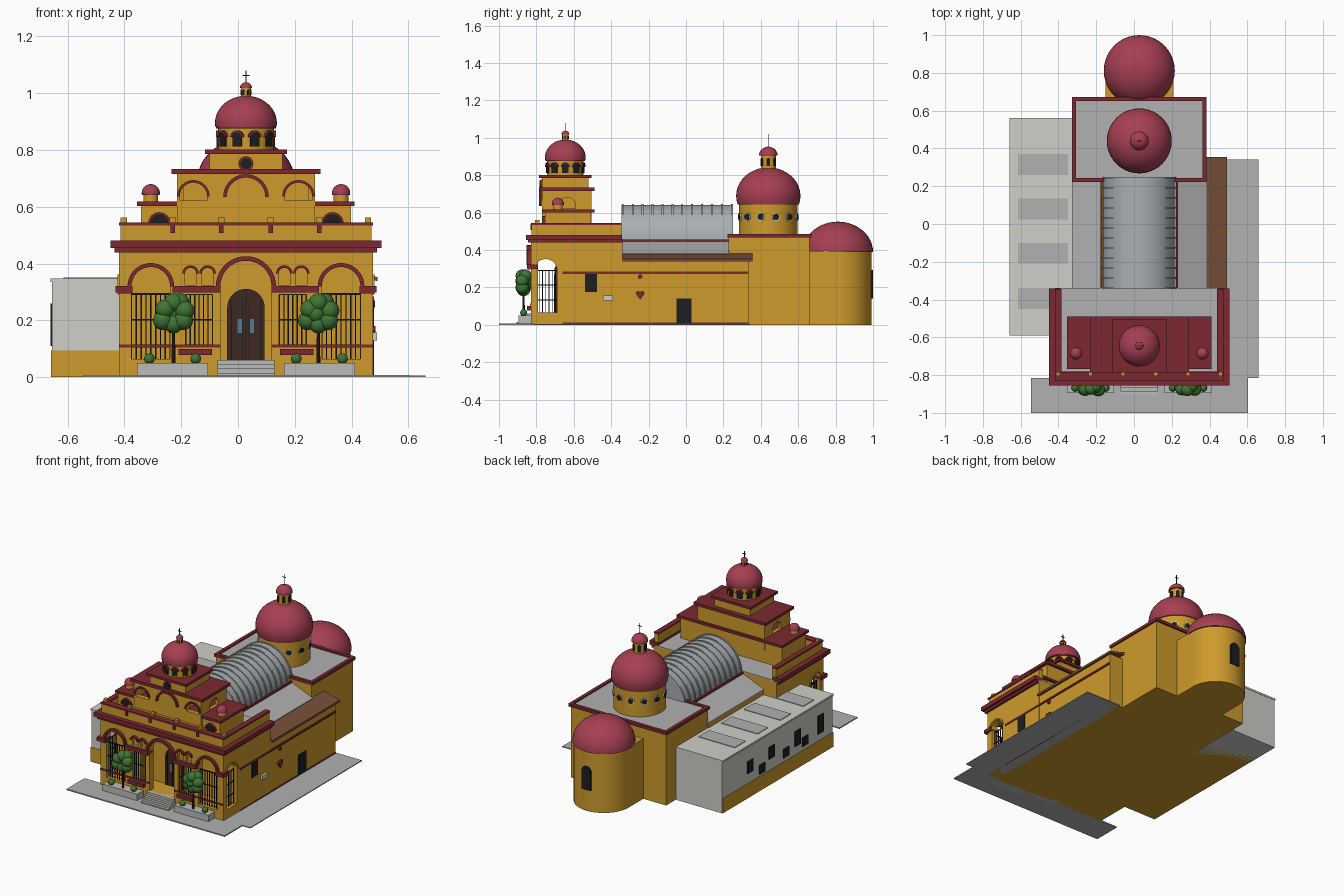
import bpy, bmesh, random
from math import pi, sin, cos, radians
from mathutils import Vector

if "Cube" in bpy.data.objects:
    bpy.data.objects.remove(bpy.data.objects["Cube"])

random.seed(4)
CX = 0.028  # church axis
COL = dict(ochre=(.62, .33, .025), red=(.20, .022, .03), dome=(.38, .05, .085), dark=(.012, .013, .015),
           white=(.62, .63, .58), grey=(.44, .44, .44), steel=(.40, .43, .45), brown=(.19, .08, .04),
           door=(.05, .022, .015), blue=(.08, .2, .3), green=(.05, .18, .035), stone=(.5, .5, .48))
M = {}
for k, c in COL.items():
    M[k] = bpy.data.materials.new(k)
    M[k].diffuse_color = (*c, 1)


def add(name, bm, mat, loc=(0, 0, 0), rot=(0, 0, 0)):
    bmesh.ops.recalc_face_normals(bm, faces=bm.faces)
    me = bpy.data.meshes.new(name)
    bm.to_mesh(me)
    bm.free()
    me.materials.append(M[mat])
    ob = bpy.data.objects.new(name, me)
    ob.location, ob.rotation_euler = loc, rot
    bpy.context.collection.objects.link(ob)
    return ob


def box(name, x0, x1, y0, y1, z0, z1, mat="ochre"):
    bm = bmesh.new()
    bmesh.ops.create_cube(bm, size=1)
    for v in bm.verts:
        v.co = Vector(((x0 + x1) / 2 + v.co.x * (x1 - x0), (y0 + y1) / 2 + v.co.y * (y1 - y0),
                       (z0 + z1) / 2 + v.co.z * (z1 - z0)))
    return add(name, bm, mat)


def cbox(name, hw, *a):  # box centred on the church axis
    return box(name, CX - hw, CX + hw, *a)


def panel(name, outlines, loc, rz, depth, mat="ochre"):
    """Upright slab: first outline is the edge, others are holes."""
    cu = bpy.data.curves.new(name, 'CURVE')
    cu.dimensions, cu.fill_mode, cu.extrude = '2D', 'BOTH', depth / 2
    for pts in outlines:
        s = cu.splines.new('POLY')
        s.points.add(len(pts) - 1)
        for p, q in zip(s.points, pts):
            p.co = (q[0], q[1], 0, 1)
        s.use_cyclic_u = True
    tmp = bpy.data.objects.new(name + "_tmp", cu)
    bpy.context.collection.objects.link(tmp)
    me = bpy.data.meshes.new_from_object(tmp.evaluated_get(bpy.context.evaluated_depsgraph_get()))
    bm = bmesh.new()
    bm.from_mesh(me)
    bpy.data.objects.remove(tmp)
    bpy.data.meshes.remove(me)
    bmesh.ops.remove_doubles(bm, verts=bm.verts, dist=1e-5)
    return add(name, bm, mat, loc, (pi / 2, 0, rz))


def arc(c, z, r, n=20, a0=0, a1=pi):
    return [(c + r * cos(a0 + (a1 - a0) * i / n), z + r * sin(a0 + (a1 - a0) * i / n)) for i in range(n + 1)]


def arch(c, r, z0, zs):
    return [(c - r, z0), (c + r, z0)] + arc(c, zs, r)


def ring(c, z, r, t):
    return arc(c, z, r) + arc(c, z, r - t)[::-1]


def rect(a, b, c, d):
    return [(a, c), (b, c), (b, d), (a, d)]


def lathe(name, prof, x, y, mat, seg=40):
    bm = bmesh.new()
    vs = [bm.verts.new((r, 0, z)) for r, z in prof]
    es = [bm.edges.new(p) for p in zip(vs, vs[1:])]
    bmesh.ops.spin(bm, geom=vs + es, axis=(0, 0, 1), cent=(0, 0, 0), angle=2 * pi, steps=seg)
    bmesh.ops.remove_doubles(bm, verts=bm.verts, dist=1e-5)
    return add(name, bm, mat, (x, y, 0))


def drum(name, x, y, r, z0, z1, mat="ochre"):
    return lathe(name, [(0, z0), (r, z0), (r, z1), (0, z1)], x, y, mat)


def dome(name, x, y, r, z, h, base=0.0):  # base: lowest angle, negative bulges
    p = [(r * cos(base + (pi / 2 - base) * i / 12), z + h * sin(base + (pi / 2 - base) * i / 12)) for i in range(13)]
    p[-1] = (0, z + h)
    return lathe(name, [(0, p[0][1])] + p, x, y, "dome")


def lantern(tag, x, y, r, z0, z1, top):
    drum(tag + "_lantern", x, y, r, z0, z1)
    for i in range(6):
        a = i * pi / 3
        panel(tag + "_lantern_slot", [arch(0, r * .25, z0 + .25 * (z1 - z0), z0 + .7 * (z1 - z0))],
              (x + r * cos(a), y + r * sin(a), 0), a + pi / 2, .004, "dark")
    dome(tag + "_lantern_cap", x, y, r * 1.25, z1, r * 1.2)
    box(tag + "_cross_post", x - .002, x + .002, y - .002, y + .002, z1, top, "dark")
    box(tag + "_cross_arm", x - .012, x + .012, y - .002, y + .002, top - .02, top - .016, "dark")


# pavements
box("front_pavement", -.545, .603, -1, -.815, 0, .008, "grey")
box("side_pavement", .40, .66, -.815, .342, 0, .006, "grey")

# left annex
box("annex", -.655, -.32, -.585, .56, 0, .335, "white")
box("annex_base_band", -.658, -.32, -.588, .555, 0, .095)
box("annex_roof", -.66, -.32, -.59, .562, .335, .347, "white")
for y in (.315, .08, -.155, -.395):
    box("annex_skylight", -.615, -.35, y - .055, y + .055, .345, .351, "grey")
for y, z, h in ((.27, .2, .08), (.05, .21, .08), (-.22, .2, .1), (-.46, .2, .12), (.15, .14, .06), (-.1, .15, .06), (-.3, .15, .06)):
    box("annex_window", -.66, -.65, y - .03, y + .03, z - h / 2, z + h / 2, "dark")

# nave with sloping roof and barrel vault
panel("nave", [[(-.325, 0), (.38, 0), (.38, .38), (.225, .448), (-.168, .448), (-.325, .38)]], (0, -.055, 0), 0, .58)
for s in (-1, 1):
    a, b = CX + s * .195, CX + s * .355
    panel("nave_roof_slope", [[(a, .45), (b, .383), (b, .376), (a, .443)]], (0, -.055, 0), 0, .58, "grey")
    box("vault_edge_trim", CX + s * .2 - .006, CX + s * .2 + .006, -.345, .23, .44, .457, "red")
panel("barrel_vault", [arch(CX, .19, .44, .452)], (0, -.047, 0), 0, .594, "steel")
for i in range(12):
    panel("vault_rib", [ring(CX, .45, .197, .012)], (0, -.338 + i * .053, 0), 0, .01, "steel")

# right aisle
box("aisle", .37, .472, -.36, .335, 0, .345)
panel("aisle_roof", [[(.36, .385), (.492, .352), (.492, .338), (.36, .371)]], (0, .007, 0), 0, .695, "brown")
box("aisle_band", .47, .479, -.66, .335, .273, .285, "red")
box("aisle_base_band", .47, .477, -.66, .335, 0, .012, "red")
box("aisle_door", .47, .478, -.05, .03, .008, .14, "dark")
box("aisle_window", .47, .478, -.54, .475 * -1, .175, .285, "dark")
box("cooling_unit", .47, .49, -.445, -.39, .13, .157, "white")
panel("wall_heart", [[(-.245, .135), (-.223, .165)] + arc(-.234, .17, .011, 8) + arc(-.256, .17, .011, 8) + [(-.267, .165)]],
      (.478, 0, 0), pi / 2, .012, "red")
panel("wall_plaque", [arc(-.245, .258, .012, 12, 0, 2 * pi)[:-1]], (.478, 0, 0), pi / 2, .01, "red")

# transept and main dome
box("transept", -.318, .374, .228, .66, 0, .475)
panel_y = (.225, .67)
for n, a in (("left", (-.328, -.306)), ("right", (.362, .384))):
    box("transept_trim_" + n, *a, *panel_y, .468, .487, "red")
for n, a in (("front", (.222, .244)), ("back", (.65, .672))):
    box("transept_trim_" + n, -.328, .384, *a, .468, .487, "red")
box("transept_roof", -.31, .366, .24, .655, .47, .478, "grey")
drum("main_drum", CX, .44, .157, .475, .66)
for i in range(12):
    a = (i + .5) * pi / 6
    p = (CX + .157 * cos(a), .44 + .157 * sin(a), 0)
    panel("drum_round_frame", [arc(0, .578, .022, 20, 0, 2 * pi)[:-1]], p, a + pi / 2, .008, "white")
    panel("drum_round_window", [arc(0, .578, .017, 20, 0, 2 * pi)[:-1]], p, a + pi / 2, .012, "dark")
dome("main_dome", CX, .44, .172, .69, .152, -.3)
lantern("main", CX, .44, .04, .83, .905, 1.02)

# apse
drum("apse", CX, .812, .18, 0, .395)
cbox("apse_link", .18, .64, .812, 0, .395)
dome("apse_dome", CX, .812, .188, .39, .162)
panel("apse_window", [arch(CX, .033, .14, .26)], (0, .99, 0), 0, .018, "dark")

# entrance block with open portico
FX = .447
cbox("entrance_block", FX, -.69, -.34, 0, .455)
cbox("portico_floor", FX, -.83, -.69, 0, .06)
cbox("portico_ceiling", FX, -.83, -.69, .43, .455)
holes = [arch(CX, .09, .055, .32)]
for s in (-1, 1):
    c = CX + s * .335
    holes.append(arch(c, .068, .065, .32))
    holes.append(rect(CX + s * .165 - .048, CX + s * .165 + .048, .105, .292))
    panel("side_arch_trim", [ring(c, .32, .082, .014)], (0, -.834, 0), 0, .03, "red")
    for k in (.135, .195):
        x = CX + s * k
        holes.append(arch(x, .02, .325, .365))
        panel("small_arch_trim", [ring(x, .365, .029, .008)], (0, -.834, 0), 0, .025, "red")
        panel("small_arch_back", [arch(x, .021, .324, .365)], (0, -.805, 0), 0, .01)
    for a, b in ((.09, .258), (.4, .46)):
        xs = sorted((CX + s * a, CX + s * b))
        box("impost_moulding", *xs, -.85, -.79, .298, .322, "red")
    for a, b, n in ((.267, .403, 9), (.118, .212, 7)):
        for i in range(n):
            x = CX + s * (a + (b - a) * i / (n - 1))
            box("front_bar", x - .0022, x + .0022, -.815, -.811, .065, .295, "dark")
        xs = sorted((CX + s * a, CX + s * b))
        box("front_bar_rail", *xs, -.816, -.81, .2, .205, "dark")
        box("front_bar_top", *xs, -.816, -.81, .29, .296, "dark")
    xs = sorted((CX + s * .09, CX + s * FX))
    box("front_red_rail", *xs, -.835, -.825, .105, .115, "red")
    xs = sorted((CX + s * .12, CX + s * .237))
    box("flower_box", *xs, -.85, -.83, .078, .1, "red")
    # portico end wall
    wx = CX + s * (FX - .02)
    panel("portico_end_wall", [rect(-.83, -.68, 0, .45), arch(-.75, .06, .065, .292)], (wx, 0, 0), pi / 2, .04)
    panel("end_arch_trim", [ring(-.75, .292, .07, .01)], (wx + s * .018, 0, 0), pi / 2, .016)
    box("end_impost", wx - .025, wx + .025, -.845, -.812, .295, .32, "red")
    for i in range(7):
        y = -.802 + i * .0175
        box("end_bar", wx - .002, wx + .002, y - .002, y + .002, .065, .292, "dark")
    for z in (.13, .21, .288):
        box("end_bar_rail", wx - .002, wx + .002, -.81, -.69, z, z + .005, "dark")
panel("portico_front", [rect(CX - FX, CX + FX, 0, .45)] + holes, (0, -.81, 0), 0, .04)
panel("centre_arch_trim", [ring(CX, .32, .106, .016)], (0, -.836, 0), 0, .034, "red")

# door
panel("door", [arch(CX, .066, .06, .245)], (0, -.693, 0), 0, .016, "door")
box("door_split", CX - .002, CX + .002, -.704, -.69, .06, .305, "dark")
for s in (-1, 1):
    box("door_glass", CX + s * .02 - .009, CX + s * .02 + .009, -.704, -.69, .155, .205, "blue")
    for k in (.012, .052):
        box("door_moulding", CX + s * k - .002, CX + s * k + .002, -.705, -.69, .06, .27, "dark")

# steps, planters, trees
for i in range(4):
    cbox("step", .1, -.905 + i * .018, -.80, 0, .015 * (i + 1), "stone")
for s in (-1, 1):
    xs = sorted((CX + s * .134, CX + s * .384))
    box("planter", *xs, -.895, -.83, 0, .05, "stone")
    tx = CX + s * .255
    lathe("tree_trunk", [(0, .04), (.007, .04), (.005, .2), (0, .2)], tx, -.868, "door", 10)
    blobs = [(s * k, -.868, .065, .019) for k in (.085, -.078)]
    blobs += [(dx, -.868 + random.uniform(-.012, .012), z, .034) for dx, z in
              ((-.038, .2), (.035, .2), (0, .188), (-.03, .24), (.04, .235), (0, .262), (-.008, .225), (.022, .262))]
    for dx, y, z, r in blobs:
        bm = bmesh.new()
        bmesh.ops.create_icosphere(bm, subdivisions=3, radius=r)
        add("bush" if z < .1 else "tree_crown", bm, "green", (tx + dx, y, z))

# main cornice and parapet
for hw, y0, z0, z1 in ((.462, -.845, .44, .455), (.477, -.856, .455, .482)):
    cbox("cornice_front", hw, y0, -.78, z0, z1, "red")
    for s in (-1, 1):
        xs = sorted((CX + s * (FX - .03), CX + s * hw))
        box("cornice_side", *xs, y0, -.342, z0, z1, "red")
cbox("entrance_roof", .43, -.80, -.34, .45, .462, "grey")
cbox("parapet_front", .442, -.825, -.79, .48, .535)
cbox("parapet_cap_front", .447, -.83, -.785, .535, .545, "red")
for s in (-1, 1):
    for n, h, z0, z1, m in (("parapet_side", .442, .48, .535, "ochre"), ("parapet_cap_side", .447, .535, .545, "red")):
        xs = sorted((CX + s * .412, CX + s * h))
        box(n, *xs, -.825, -.345, z0, z1, m)
for k in (-.43, -.258, -.087, .087, .258, .43):
    x = CX + k
    box("parapet_post", x - .011, x + .011, -.806, -.784, .54, .562)
    if abs(k) < .4:
        box("parapet_strip", x - .008, x + .008, -.832, -.82, .508, .54, "red")

# second tier with corner turrets
cbox("tier_two", .37, -.755, -.51, .455, .602)
cbox("tier_two_cap", .383, -.768, -.49, .602, .618, "red")
for s in (-1, 1):
    tx = CX + s * .335
    panel("tier_two_window", [arch(CX + s * .305, .03, .53, .542)], (0, -.756, 0), 0, .01, "dark")
    panel("tier_two_window_trim", [ring(CX + s * .305, .542, .039, .009)], (0, -.76, 0), 0, .016, "red")
    drum("turret_drum", tx, -.685, .026, .615, .645)
    dome("turret_dome", tx, -.685, .032, .648, .032, -.2)

# third tier with niches
holes = [arch(CX + s * .185, .048, .622, .637) for s in (-1, 1)]
panel("tier_three_front", [rect(CX - .243, CX + .243, .545, .716)] + holes, (0, -.755, 0), 0, .03)
cbox("tier_three_core", .125, -.75, -.505, .545, .716)
cbox("tier_three_back", .243, -.535, -.505, .545, .716)
panel("tier_three_arch_trim", [ring(CX, .635, .08, .012)], (0, -.773, 0), 0, .024, "red")
for s in (-1, 1):
    panel("niche_trim", [ring(CX + s * .185, .637, .057, .009)], (0, -.772, 0), 0, .016, "red")
    panel("tier_three_side", [rect(-.745, -.52, .6, .716), arch(-.635, .045, .622, .637)], (CX + s * .231, 0, 0), pi / 2, .024)
cbox("tier_three_cap", .262, -.785, -.49, .716, .734, "red")

# fourth tier and belfry dome
cbox("tier_four", .128, -.77, -.52, .73, .786)
cbox("tier_four_cap", .145, -.785, -.505, .786, .802, "red")
panel("round_window_trim", [arc(CX, .752, .026, 24, 0, 2 * pi)[:-1]], (0, -.772, 0), 0, .014, "red")
panel("round_window", [arc(CX, .752, .019, 24, 0, 2 * pi)[:-1]], (0, -.774, 0), 0, .02, "dark")
BY = -.645
drum("belfry_drum", CX, BY, .098, .80, .885)
for i in range(10):
    a = (i + .5) * pi / 5 - pi / 2
    p = (CX + .096 * cos(a), BY + .096 * sin(a), 0)
    panel("belfry_window", [arch(0, .017, .812, .845)], p, a + pi / 2, .014, "dark")
    panel("belfry_window_trim", [ring(0, .845, .024, .007)], p, a + pi / 2, .02, "red")
drum("belfry_rim", CX, BY, .105, .876, .889, "red")
dome("belfry_dome", CX, BY, .109, .895, .096, -.15)
lantern("belfry", CX, BY, .017, .985, 1.018, 1.08)

# smooth the round parts, keep corners sharp
bpy.ops.object.select_all(action='SELECT')
bpy.context.view_layer.objects.active = bpy.context.selected_objects[0]
bpy.ops.object.shade_smooth_by_angle(angle=radians(30))

for m in bpy.data.materials:
    if m.users and not m.is_grease_pencil:
        m.use_nodes = True
        m.node_tree.nodes["Principled BSDF"].inputs["Base Color"].default_value = m.diffuse_color
